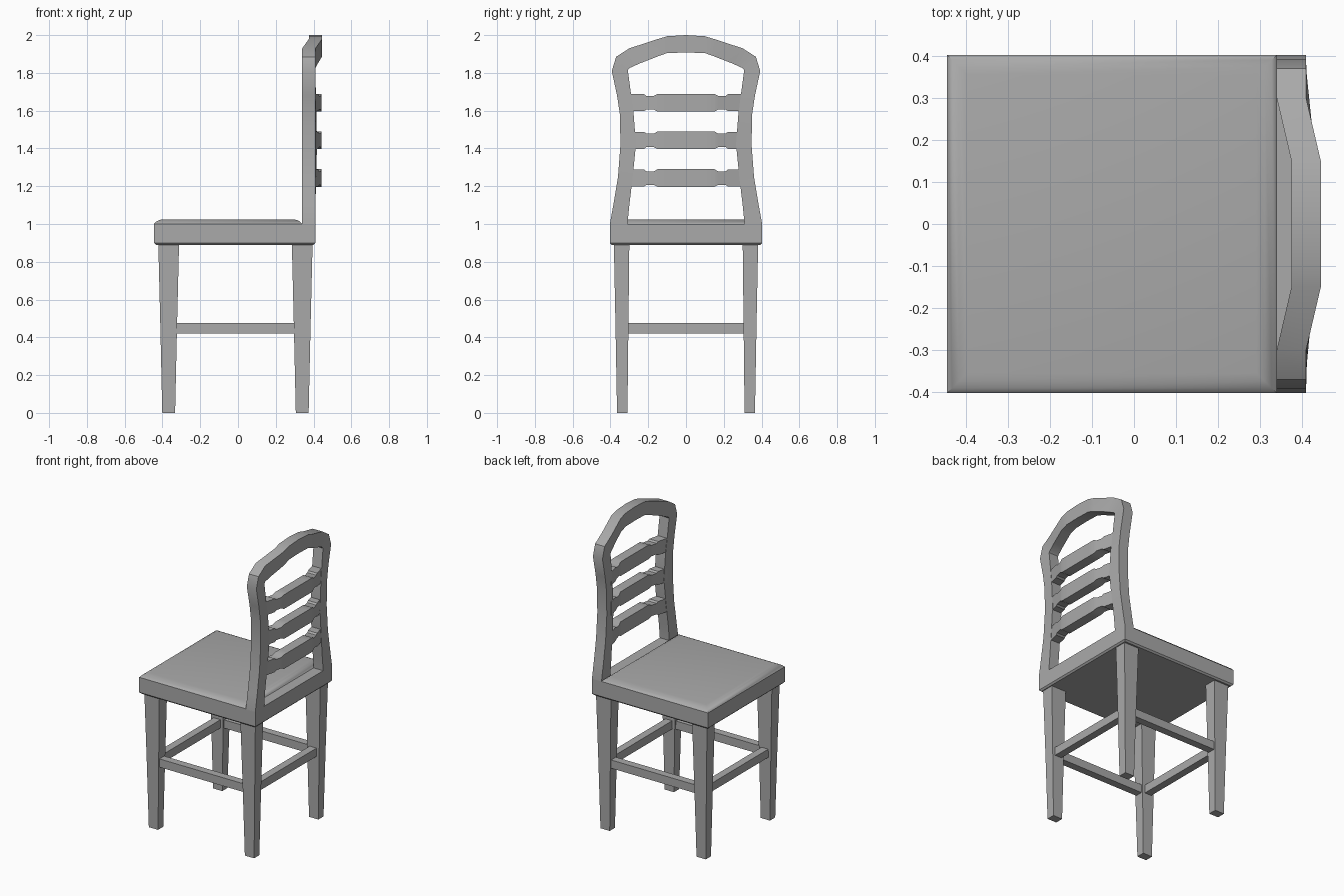
import bpy
import bmesh
from math import radians

cube = bpy.data.objects.get("Cube")
if cube:
    bpy.data.objects.remove(cube, do_unlink=True)

grey = bpy.data.materials.new("grey")
grey.use_nodes = True
GREY = (0.4, 0.4, 0.4, 1)
grey.diffuse_color = GREY
grey.node_tree.nodes["Principled BSDF"].inputs["Base Color"].default_value = GREY


def loft(name, sections, smooth=30):
    """Skin a row of four-cornered sections and cap both ends."""
    bm = bmesh.new()
    loops = [[bm.verts.new(p) for p in s] for s in sections]
    for a, b in zip(loops, loops[1:]):
        for i in range(4):
            j = (i + 1) % 4
            bm.faces.new((a[i], a[j], b[j], b[i]))
    bm.faces.new(loops[0])
    bm.faces.new(loops[-1])
    bmesh.ops.recalc_face_normals(bm, faces=bm.faces)
    mesh = bpy.data.meshes.new(name)
    bm.to_mesh(mesh)
    bm.free()
    mesh.materials.append(grey)
    obj = bpy.data.objects.new(name, mesh)
    bpy.context.collection.objects.link(obj)
    bpy.ops.object.select_all(action="DESELECT")
    bpy.context.view_layer.objects.active = obj
    obj.select_set(True)
    bpy.ops.object.shade_smooth_by_angle(angle=radians(smooth))
    return obj


def rect(x0, x1, y0, y1, z, inset=0):
    x0, x1, y0, y1 = x0 + inset, x1 - inset, y0 + inset, y1 - inset
    return [(x0, y0, z), (x1, y0, z), (x1, y1, z), (x0, y1, z)]


def bow(y):
    """Backward bend of the backrest towards its middle."""
    return 0.035 * min(1, max(0, (0.3 - abs(y)) / 0.15))


def back_section(outer, inner, x0, x1):
    (ya, za), (yb, zb) = outer, inner
    return [(x0 + bow(ya), ya, za), (x1 + bow(ya), ya, za),
            (x1 + bow(yb), yb, zb), (x0 + bow(yb), yb, zb)]


# Seat: base board and rolled cushion
W = 0.403
loft("seat_base", [rect(-0.445, 0.41, -W, W, z, i)
                   for z, i in ((0.89, 0.01), (0.9, 0), (1.0, 0))])
loft("seat_cushion", [rect(-0.445, 0.34, -W, W, z, i)
                      for z, i in ((0.99, 0), (1.0, 0), (1.013, 0.012),
                                   (1.021, 0.028), (1.025, 0.048))], 40)

# Tapered legs: height, half depth, outer and inner side
LEG = ((0, 0.034, 0.365, 0.31), (0.45, 0.044, 0.373, 0.305), (0.9, 0.055, 0.382, 0.3))
for end, cx in (("front", -0.367), ("back", 0.34)):
    for side, s in (("left", 1), ("right", -1)):
        loft(f"{end}_leg_{side}", [rect(cx - h, cx + h, *sorted((s * a, s * b)), z)
                                   for z, h, a, b in LEG])

# Stretchers between the legs
for side, y in (("left", 0.34), ("right", -0.34)):
    loft(f"side_stretcher_{side}", [rect(-0.35, 0.32, y - 0.025, y + 0.025, z)
                                    for z in (0.42, 0.475)])
for end, x in (("front", -0.367), ("back", 0.34)):
    loft(f"{end}_stretcher", [rect(x - 0.025, x + 0.025, -0.33, 0.33, z)
                              for z in (0.42, 0.475)])

# Arched backrest frame: outer and inner outline of one half
HALF = [((0.403, 0.99), (0.31, 0.99)), ((0.403, 1.0), (0.31, 1.0)),
        ((0.385, 1.1), (0.3, 1.1)), ((0.36, 1.25), (0.282, 1.25)),
        ((0.347, 1.42), (0.265, 1.42)), ((0.35, 1.58), (0.277, 1.58)),
        ((0.365, 1.68), (0.29, 1.68)), ((0.393, 1.81), (0.308, 1.815)),
        ((0.37, 1.885), (0.3, 1.825)), ((0.3, 1.93), (0.245, 1.85)),
        ((0.15, 1.979), (0.15, 1.887)), ((0.1, 1.994), (0.1, 1.905)),
        ((0, 2.0), (0, 1.908))]
mirrored = [((-o[0], o[1]), (-i[0], i[1])) for o, i in reversed(HALF[:-1])]
loft("backrest_frame", [back_section(o, i, 0.34, 0.41) for o, i in HALF + mirrored])

# Bowed slats with narrow necks: side position and half height
SLAT = [(0.295, 0.045), (0.222, 0.045), (0.21, 0.036), (0.17, 0.036),
        (0.15, 0.047), (0.1, 0.047)]
SLAT += [(-y, h) for y, h in reversed(SLAT)]
for name, z in (("lower", 1.243), ("middle", 1.443), ("upper", 1.642)):
    loft(f"{name}_slat", [back_section((y, z + h), (y, z - h), 0.342, 0.408)
                          for y, h in SLAT])
